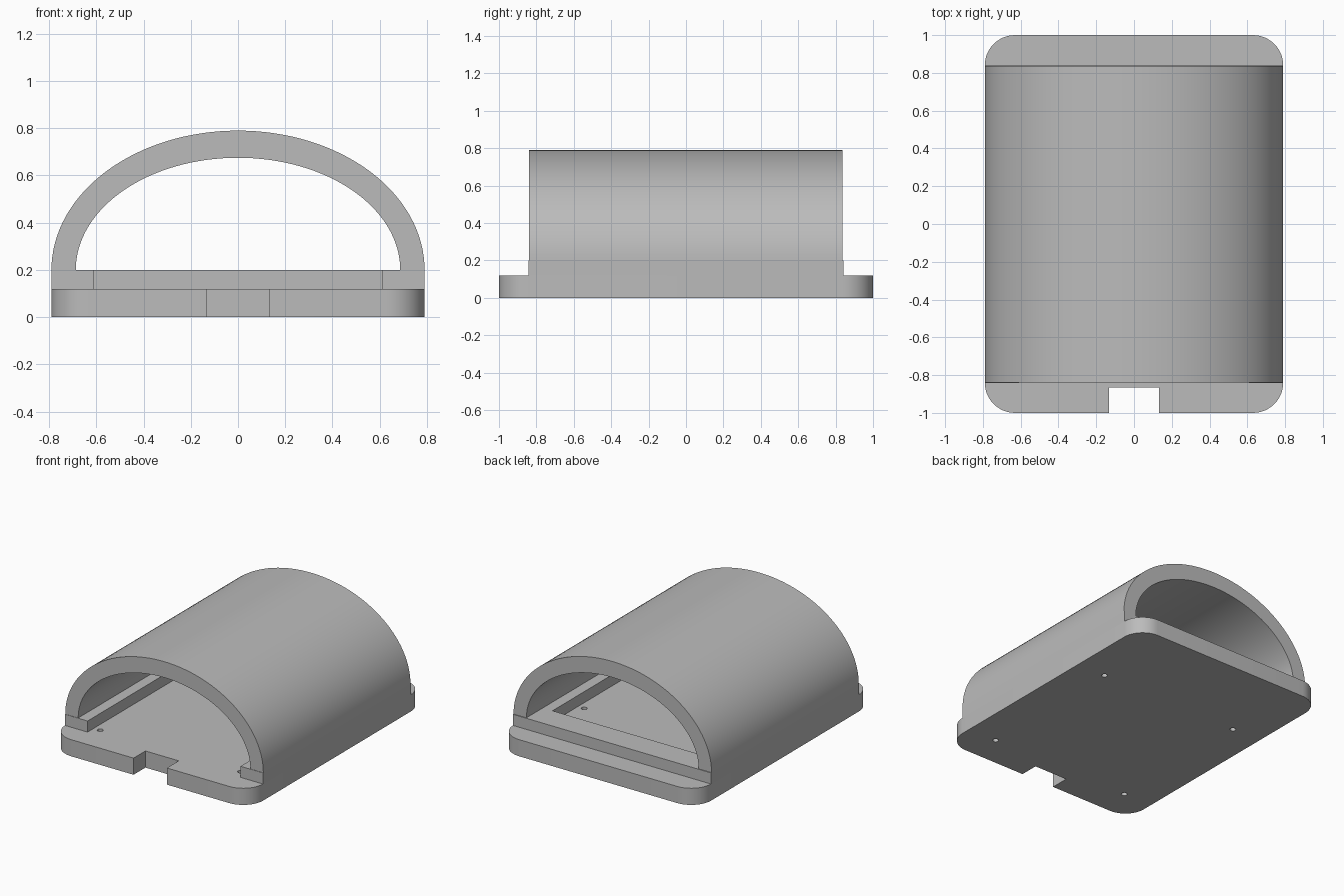
import bpy
import bmesh
from math import sin, cos, pi, radians

default_cube = bpy.data.objects.get("Cube")
if default_cube:
    bpy.data.objects.remove(default_cube, do_unlink=True)

# Single plain grey material
grey = bpy.data.materials.new("plain grey")
grey.use_nodes = True
colour = (0.5, 0.5, 0.5, 1)
grey.diffuse_color = colour
grey.node_tree.nodes["Principled BSDF"].inputs["Base Color"].default_value = colour

HALF_W, HALF_L = 0.79, 1.0
BASE_TOP, LEDGE_TOP, ROOF_TOP = 0.12, 0.2, 0.79
SHELL_Y = 0.84


def arc(cx, cy, rx, ry, start, end, steps):
    """Points along an elliptical arc, angles in degrees."""
    angles = [radians(start + (end - start) * i / steps) for i in range(steps + 1)]
    return [(cx + rx * cos(a), cy + ry * sin(a)) for a in angles]


def prism(name, outline, place, direction):
    """Extrude a closed 2D outline, placed in 3D by a function."""
    bm = bmesh.new()
    face = bm.faces.new([bm.verts.new(place(u, v)) for u, v in outline])
    extruded = bmesh.ops.extrude_face_region(bm, geom=[face])["geom"]
    verts = [g for g in extruded if isinstance(g, bmesh.types.BMVert)]
    bmesh.ops.translate(bm, verts=verts, vec=direction)
    bmesh.ops.recalc_face_normals(bm, faces=bm.faces)
    mesh = bpy.data.meshes.new(name)
    bm.to_mesh(mesh)
    bm.free()
    mesh.materials.append(grey)
    obj = bpy.data.objects.new(name, mesh)
    bpy.context.collection.objects.link(obj)
    return obj


def activate(obj):
    bpy.ops.object.select_all(action="DESELECT")
    obj.select_set(True)
    bpy.context.view_layer.objects.active = obj


def smooth(obj):
    activate(obj)
    bpy.ops.object.shade_smooth_by_angle(angle=radians(30))


# Base plate: rounded corners and a cable notch in the front edge
R = 0.16
cx, cy = HALF_W - R, HALF_L - R
notch_x, notch_y = 0.133, -0.865
outline = (
    arc(cx, -cy, R, R, -90, 0, 12)
    + arc(cx, cy, R, R, 0, 90, 12)
    + arc(-cx, cy, R, R, 90, 180, 12)
    + arc(-cx, -cy, R, R, 180, 270, 12)
    + [(-notch_x, -HALF_L), (-notch_x, notch_y), (notch_x, notch_y), (notch_x, -HALF_L)]
)
base = prism("base_plate", outline, lambda x, y: (x, y, 0), (0, 0, BASE_TOP))

# Four screw holes through the plate
for hx in (-0.56, 0.56):
    for hy in (-0.77, 0.36):
        bpy.ops.mesh.primitive_cylinder_add(vertices=20, radius=0.02, depth=0.4, location=(hx, hy, 0.06))
        cutter = bpy.context.object
        cutter.hide_render = True
        activate(base)
        mod = base.modifiers.new("screw_hole", "BOOLEAN")
        mod.operation = "DIFFERENCE"
        mod.solver = "EXACT"
        mod.object = cutter
        bpy.ops.object.modifier_apply(modifier=mod.name)
        bpy.data.objects.remove(cutter, do_unlink=True)
smooth(base)

# U-shaped ledge: two side rails joined by a back bar
inner_x, inner_y = 0.61, 0.65
ledge_y = SHELL_Y + 0.003
ledge = [
    (-HALF_W, -ledge_y), (-inner_x, -ledge_y), (-inner_x, inner_y), (inner_x, inner_y),
    (inner_x, -ledge_y), (HALF_W, -ledge_y), (HALF_W, ledge_y), (-HALF_W, ledge_y),
]
prism("support_ledge", ledge, lambda x, y: (x, y, BASE_TOP), (0, 0, LEDGE_TOP - BASE_TOP))

# Arched cover: half-elliptical tunnel, open at both ends
outer = arc(0, LEDGE_TOP, HALF_W, ROOF_TOP - LEDGE_TOP, 0, 180, 64)
inner = arc(0, LEDGE_TOP, 0.687, 0.475, 180, 0, 64)
cover = prism("arched_cover", outer + inner, lambda x, z: (x, -SHELL_Y, z), (0, 2 * SHELL_Y - 0.003, 0))
smooth(cover)
